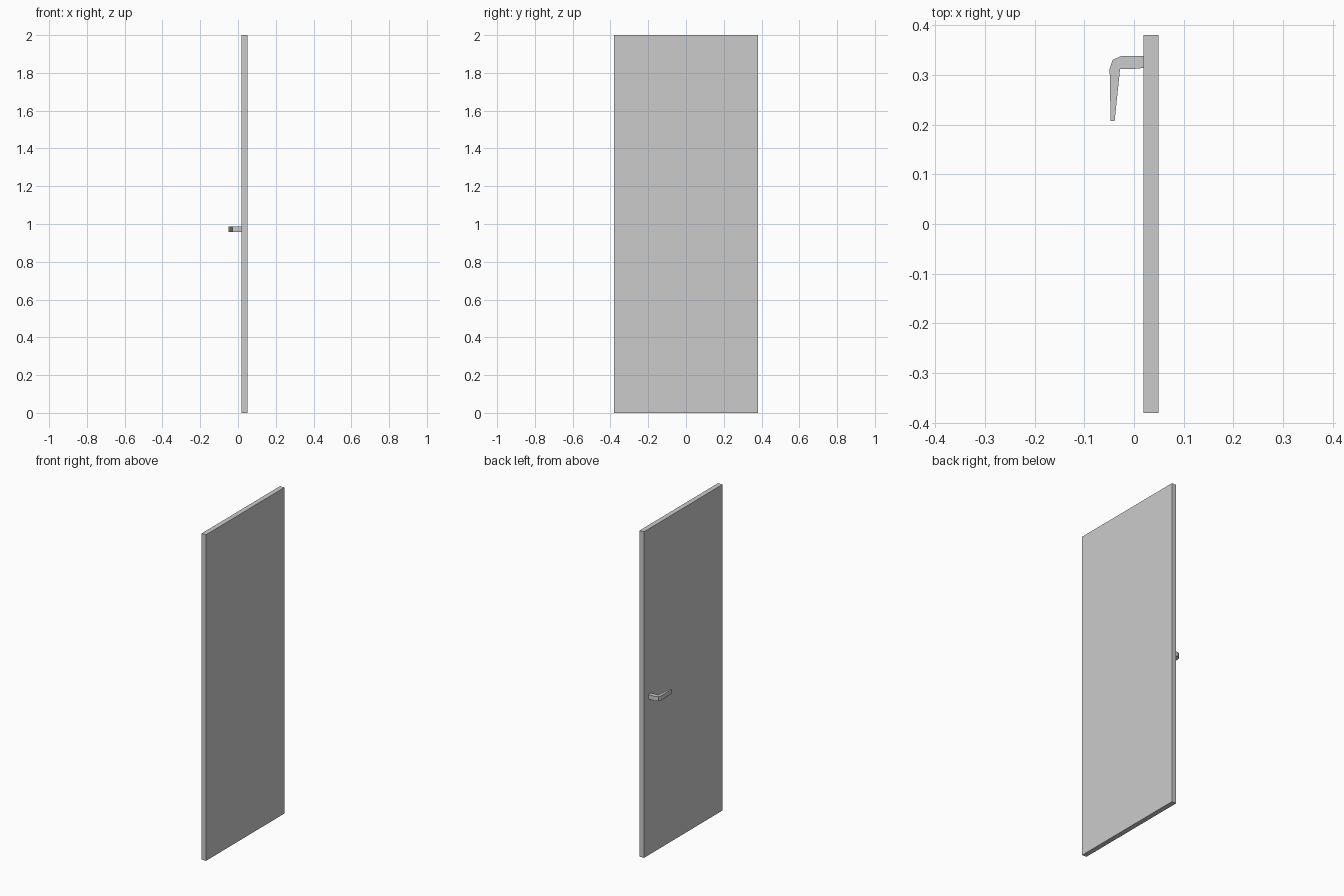
import bpy
import bmesh

if "Cube" in bpy.data.objects:
    bpy.data.objects.remove(bpy.data.objects["Cube"], do_unlink=True)

grey = bpy.data.materials.new("light_grey")
grey.use_nodes = True
colour = (0.6, 0.6, 0.6, 1)
grey.diffuse_color = colour
grey.node_tree.nodes["Principled BSDF"].inputs["Base Color"].default_value = colour


def extrude_outline(name, outline, bottom, top):
    """Raise a flat plan outline into a solid between two heights."""
    bm = bmesh.new()
    base = bm.faces.new([bm.verts.new((x, y, bottom)) for x, y in outline])
    raised = bmesh.ops.extrude_face_region(bm, geom=[base])["geom"]
    for v in raised:
        if isinstance(v, bmesh.types.BMVert):
            v.co.z = top
    bmesh.ops.recalc_face_normals(bm, faces=bm.faces)
    mesh = bpy.data.meshes.new(name)
    bm.to_mesh(mesh)
    bm.free()
    mesh.materials.append(grey)
    obj = bpy.data.objects.new(name, mesh)
    bpy.context.collection.objects.link(obj)
    return obj


# Door slab
near, far, half_width = 0.019, 0.049, 0.38
extrude_outline("door_panel", [(near, -half_width), (far, -half_width),
                               (far, half_width), (near, half_width)], 0, 2)

# Lever handle: stem, rounded elbow and tapering grip
lever = [(near, 0.338), (-0.026, 0.338), (-0.043, 0.33), (-0.049, 0.312),
         (-0.047, 0.207), (-0.039, 0.207), (-0.028, 0.312), (0, 0.312),
         (near, 0.314)]
extrude_outline("door_handle", lever, 0.958, 0.986)
